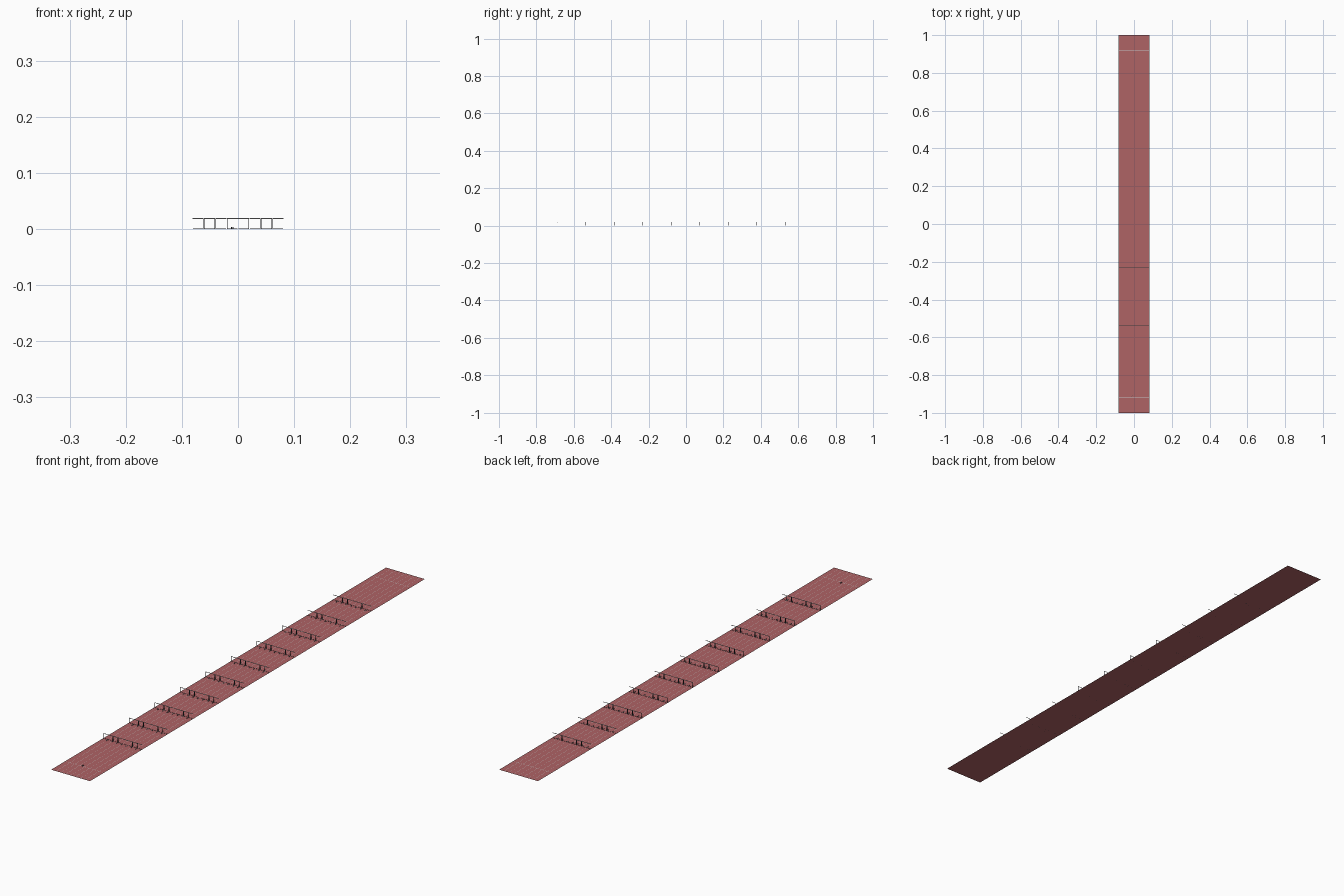
import bpy, bmesh
from mathutils import Matrix, Vector

if "Cube" in bpy.data.objects:
    bpy.data.objects.remove(bpy.data.objects["Cube"])

LANE = 0.0203           # lane width
HALF_W = LANE * 4
SPACING = 0.1523        # distance between hurdle rows
FIRST = -0.688


def material(name, rgb):
    m = bpy.data.materials.new(name)
    m.diffuse_color = (*rgb, 1)
    m.use_nodes = True
    m.node_tree.nodes["Principled BSDF"].inputs["Base Color"].default_value = m.diffuse_color
    return m


red = material("track_red", (0.43, 0.125, 0.13))
white = material("line_white", (0.8, 0.8, 0.8))
dark = material("dark_metal", (0.06, 0.06, 0.07))


def box(bm, lo, hi):
    lo, hi = Vector(lo), Vector(hi)
    bmesh.ops.create_cube(bm, size=1, matrix=Matrix.Translation((lo + hi) / 2)
                          @ Matrix.Diagonal((*(hi - lo), 1)))


def rect(bm, x0, x1, y0, y1, z):
    bm.faces.new([bm.verts.new(p) for p in
                  ((x0, y0, z), (x1, y0, z), (x1, y1, z), (x0, y1, z))])


def finish(bm, name, mat=None):
    me = bpy.data.meshes.new(name)
    bm.to_mesh(me)
    bm.free()
    ob = bpy.data.objects.new(name, me)
    bpy.context.collection.objects.link(ob)
    if mat:
        me.materials.append(mat)
    return ob


# Running surface
bm = bmesh.new()
rect(bm, -HALF_W, HALF_W, -1, 1, 0)
finish(bm, "track_surface", red)

# Lane lines, start line and finish line
bm = bmesh.new()
for i in range(-4, 5):
    c = max(-HALF_W + 0.0004, min(HALF_W - 0.0004, i * LANE))
    rect(bm, c - 0.0004, c + 0.0004, -1, 1, 0.0002)
for y in (-0.917, 0.917):
    rect(bm, -HALF_W, HALF_W, y - 0.0005, y + 0.0005, 0.0003)
finish(bm, "track_lines", white)

# One hurdle: frame and top board; linked copies fill every lane
hw = LANE / 2 - 0.0004
bm = bmesh.new()
t = 0.0003
for s in (-1, 1):
    x = s * (hw - 0.0006)
    box(bm, (x - t, -t, 0), (x + t, t, 0.0185))          # upright
    box(bm, (x - t, -0.0115, 0), (x + t, t, 0.0006))     # foot
box(bm, (-hw + 0.0006, -t, 0), (hw - 0.0006, t, 0.0006))  # base rail
frame = finish(bm, "hurdle_frame", dark)
bm = bmesh.new()
box(bm, (-hw, -0.0006, 0.0176), (hw, -0.0003, 0.0196))
board = finish(bm, "hurdle_board", white)

for row in range(10):
    for lane in range(8):
        pos = ((lane - 3.5) * LANE, FIRST + row * SPACING, 0)
        for src in (frame, board):
            ob = src
            if row or lane:
                ob = src.copy()
                bpy.context.collection.objects.link(ob)
            ob.location = pos

# Small starting block in one lane
bm = bmesh.new()
box(bm, (-0.0008, -0.006, 0), (0.0008, 0.005, 0.0008))
for s, y in ((-1, -0.003), (1, 0.002)):
    box(bm, (s * 0.0012 - 0.0008, y - 0.0008, 0.0004),
        (s * 0.0012 + 0.0008, y + 0.0008, 0.0035))
block = finish(bm, "starting_block", dark)
block.location = (-LANE / 2, -0.911, 0)
